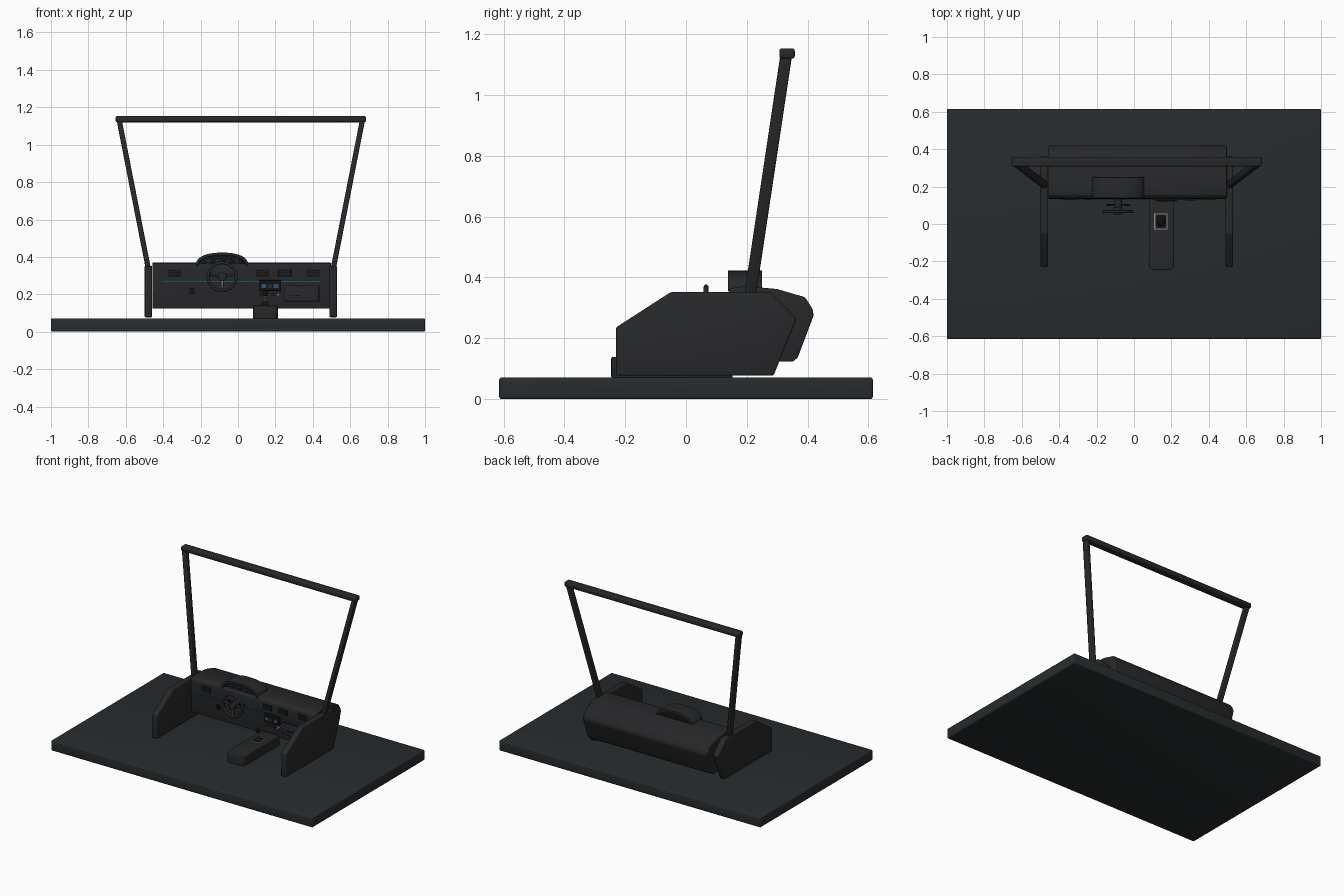
import bpy, bmesh, math
from mathutils import Vector, Matrix

if "Cube" in bpy.data.objects:
    bpy.data.objects.remove(bpy.data.objects["Cube"])

CX = 0.015   # cabin centre line
WX, WY, WZ = -0.085, 0.066, 0.294   # steering wheel centre


def mat(name, r, g, b):
    m = bpy.data.materials.new(name)
    m.diffuse_color = (r, g, b, 1)
    m.use_nodes = True
    m.node_tree.nodes["Principled BSDF"].inputs["Base Color"].default_value = m.diffuse_color
    return m


DARK = mat("dark_plastic", 0.02, 0.021, 0.023)
FLOOR = mat("floor_dark", 0.021, 0.025, 0.027)
BLACK = mat("black_trim", 0.007, 0.007, 0.008)
TEAL = mat("teal_light", 0.01, 0.09, 0.14)
BLUE = mat("screen_blue", 0.03, 0.09, 0.17)
METAL = mat("satin_metal", 0.25, 0.26, 0.27)


def finish(name, bm, material, bevel=0.0, segs=3):
    """Bevel the hard edges, store the mesh and shade it smooth by angle."""
    bmesh.ops.recalc_face_normals(bm, faces=bm.faces)
    if bevel:
        edges = [e for e in bm.edges if e.calc_face_angle(0) > 0.35]
        bmesh.ops.bevel(bm, geom=edges, offset=bevel, segments=segs, profile=0.5,
                        affect='EDGES', clamp_overlap=True)
    me = bpy.data.meshes.new(name)
    bm.to_mesh(me)
    bm.free()
    me.materials.append(material)
    ob = bpy.data.objects.new(name, me)
    bpy.context.collection.objects.link(ob)
    bpy.ops.object.select_all(action='DESELECT')
    ob.select_set(True)
    bpy.context.view_layer.objects.active = ob
    bpy.ops.object.shade_smooth_by_angle(angle=math.radians(35))
    return ob


def box(name, x, y, z, material=DARK, bevel=0.0):
    bm = bmesh.new()
    size = (x[1] - x[0], y[1] - y[0], z[1] - z[0])
    mid = ((x[0] + x[1]) / 2, (y[0] + y[1]) / 2, (z[0] + z[1]) / 2)
    bmesh.ops.create_cube(bm, size=1, matrix=Matrix.Translation(mid) @ Matrix.Diagonal((*size, 1)))
    return finish(name, bm, material, bevel)


def prism(name, pts, axis, lo, hi, material=DARK, bevel=0.0):
    """Extrude a closed 2D outline along x, y or z."""
    bm = bmesh.new()

    def place(p, t):
        c = list(p)
        c.insert(axis, t)
        return c
    face = bm.faces.new([bm.verts.new(place(p, lo)) for p in pts])
    ext = bmesh.ops.extrude_face_region(bm, geom=[face])
    move = [0, 0, 0]
    move[axis] = hi - lo
    bmesh.ops.translate(bm, vec=move, verts=[v for v in ext['geom'] if isinstance(v, bmesh.types.BMVert)])
    return finish(name, bm, material, bevel)


def beam(name, a, b, w, d, material=DARK, bevel=0.0):
    """Rectangular bar with level ends: w along x, d along y."""
    bm = bmesh.new()
    rings = [[bm.verts.new((p[0] + sx * w / 2, p[1] + sy * d / 2, p[2]))
              for sx, sy in ((-1, -1), (1, -1), (1, 1), (-1, 1))] for p in (a, b)]
    bm.faces.new(rings[0])
    bm.faces.new(rings[1])
    for i in range(4):
        j = (i + 1) % 4
        bm.faces.new((rings[0][i], rings[0][j], rings[1][j], rings[1][i]))
    return finish(name, bm, material, bevel)


def rod(name, a, b, r1, r2=None, material=DARK, bevel=0.0, sides=24):
    a, b = Vector(a), Vector(b)
    bm = bmesh.new()
    m = Matrix.Translation((a + b) / 2) @ (b - a).to_track_quat('Z', 'Y').to_matrix().to_4x4()
    bmesh.ops.create_cone(bm, cap_ends=True, segments=sides, radius1=r1,
                          radius2=r1 if r2 is None else r2, depth=(b - a).length, matrix=m)
    return finish(name, bm, material, bevel)


def ring(name, c, R, r, material, n=48, k=12):
    """Torus facing the front."""
    bm = bmesh.new()
    v = [[bm.verts.new((c[0] + (R + r * math.cos(q)) * math.cos(p), c[1] + r * math.sin(q),
                        c[2] + (R + r * math.cos(q)) * math.sin(p)))
          for q in (2 * math.pi * j / k for j in range(k))]
         for p in (2 * math.pi * i / n for i in range(n))]
    for i in range(n):
        for j in range(k):
            i2, j2 = (i + 1) % n, (j + 1) % k
            bm.faces.new((v[i][j], v[i2][j], v[i2][j2], v[i][j2]))
    return finish(name, bm, material)


# floor slab
box("floor_slab", (-1, 1), (-0.615, 0.615), (0, 0.071), FLOOR, 0.008)

# side panels, windscreen pillars and header bar
panel = [(-0.23, 0.077), (0.288, 0.077), (0.364, 0.265), (0.278, 0.352), (-0.05, 0.352), (-0.23, 0.236)]
for s, side in ((-1, "left"), (1, "right")):
    x0, x1 = sorted((CX + s * 0.474, CX + s * 0.514))
    prism(side + "_side_panel", panel, 0, x0, x1, DARK, 0.006)
    beam(side + "_pillar", (CX + s * 0.494, 0.21, 0.335), (CX + s * 0.652, 0.331, 1.14), 0.028, 0.039, DARK, 0.005)
box("header_bar", (CX - 0.669, CX + 0.669), (0.307, 0.358), (1.12, 1.154), DARK, 0.009)

# dashboard body
dash = [(0.142, 0.123), (0.352, 0.123), (0.368, 0.137), (0.42, 0.275), (0.417, 0.295), (0.392, 0.335),
        (0.30, 0.362), (0.20, 0.371), (0.155, 0.367), (0.138, 0.352), (0.135, 0.32)]
prism("dashboard", dash, 0, -0.457, 0.496, DARK, 0.005)
box("accent_strip", (-0.40, 0.445), (0.13, 0.14), (0.265, 0.271), TEAL)

# instrument hood: arched shell with a recessed gauge panel
def arch(rx, rz, n=24):
    return [(WX + rx * math.copysign(abs(math.cos(a)) ** 0.85, math.cos(a)), 0.355 + rz * math.sin(a) ** 0.85)
            for a in (math.pi * i / n for i in range(n + 1))]


prism("instrument_hood", arch(0.14, 0.068) + arch(0.124, 0.053)[::-1], 1, 0.138, 0.25, DARK, 0.002)
prism("gauge_panel", arch(0.126, 0.055), 1, 0.152, 0.247, BLACK)
for dx, r in ((-0.075, 0.015), (-0.028, 0.018), (0.028, 0.018), (0.075, 0.015)):
    c = (WX + dx, 0.15, 0.379)
    ring("gauge_ring", c, r, 0.002, BLUE, 24, 6)
    rod("gauge_hub", (c[0], 0.154, c[2]), (c[0], 0.147, c[2]), 0.003, None, METAL, sides=12)
    beam("gauge_needle", c, (c[0] + r * 0.5, c[1], c[2] + r * 0.6), 0.002, 0.002, TEAL)

# steering wheel with three spokes and column
ring("steering_wheel_rim", (WX, WY, WZ), 0.075, 0.008, DARK)
rod("steering_hub", (WX, WY - 0.014, WZ), (WX, 0.09, WZ), 0.024, None, DARK, 0.004)
rod("steering_column", (WX, 0.085, WZ), (WX, 0.15, WZ), 0.017, 0.025)
for a in (math.radians(10), math.radians(170), math.radians(270)):
    end = Vector((WX + 0.073 * math.cos(a), WY, WZ + 0.073 * math.sin(a)))
    rod("steering_spoke", (WX, WY + 0.002, WZ), end, 0.009, 0.006, DARK, sides=12)
box("spoke_trim", (WX - 0.004, WX + 0.004), (WY - 0.012, WY), (WZ - 0.066, WZ - 0.02), METAL, 0.001)
for s in (-1, 1):
    rod("stalk", (WX, 0.105, WZ), (WX + s * 0.065, 0.1, WZ + 0.012), 0.004, 0.005, BLACK, sides=12)

# centre console, rounded in plan at the front
plan = [(0.08, 0.153), (0.214, 0.153)]
for cx, a0 in ((0.186, 0), (0.108, -90)):
    plan += [(cx + 0.028 * math.cos(math.radians(a0 - 18 * i)), -0.218 + 0.028 * math.sin(math.radians(a0 - 18 * i)))
             for i in range(6)]
prism("centre_console", plan, 2, 0.069, 0.139, DARK, 0.005)

# gear lever with framed boot
x0, x1, y0, y1 = 0.108, 0.18, -0.03, 0.056
for bx, by in (((x0, x1), (y0, y0 + 0.006)), ((x0, x1), (y1 - 0.006, y1)),
               ((x0, x0 + 0.006), (y0, y1)), ((x1 - 0.006, x1), (y0, y1))):
    box("shifter_frame", bx, by, (0.136, 0.144), METAL)
box("shifter_plate", (x0, x1), (y0, y1), (0.136, 0.141), BLACK)
rod("shifter_boot", (0.144, 0.013, 0.14), (0.144, 0.013, 0.165), 0.026, 0.008, BLACK)
rod("shifter_stem", (0.144, 0.013, 0.15), (0.144, 0.01, 0.2), 0.005, None, METAL)
rod("shifter_knob", (0.144, 0.011, 0.192), (0.144, 0.009, 0.222), 0.011, 0.014, BLACK, 0.005)

# centre screen and controls
box("screen_bezel", (0.112, 0.23), (0.122, 0.14), (0.218, 0.276), BLACK, 0.003)
box("screen", (0.12, 0.222), (0.120, 0.13), (0.226, 0.262), BLACK)
for i in range(3):
    box("screen_tile", (0.125 + i * 0.033, 0.15 + i * 0.033), (0.118, 0.125), (0.234, 0.254), BLUE if i != 1 else DARK)
for i in range(4):
    x = 0.126 + i * 0.03
    rod("control_knob", (x, 0.14, 0.198), (x, 0.124, 0.198), 0.008, None, METAL if i == 3 else DARK, 0.001, 16)

# glove box
box("glove_box_gap", (0.244, 0.436), (0.1325, 0.14), (0.162, 0.247), BLACK)
box("glove_box_door", (0.248, 0.432), (0.130, 0.14), (0.166, 0.243), DARK, 0.002)
box("glove_box_handle", (0.275, 0.335), (0.126, 0.135), (0.19, 0.197), BLACK, 0.001)

# air vents with slats, and light switches
for x in (-0.34, 0.13, 0.25, 0.40):
    box("vent", (x - 0.035, x + 0.035), (0.131, 0.14), (0.296, 0.332), BLACK, 0.001)
    for i in range(3):
        box("vent_slat", (x - 0.031, x + 0.031), (0.129, 0.135), (0.302 + i * 0.01, 0.305 + i * 0.01), DARK)
for z in (0.205, 0.222):
    box("light_switch", (-0.26, -0.232), (0.129, 0.14), (z, z + 0.01), BLACK, 0.001)
